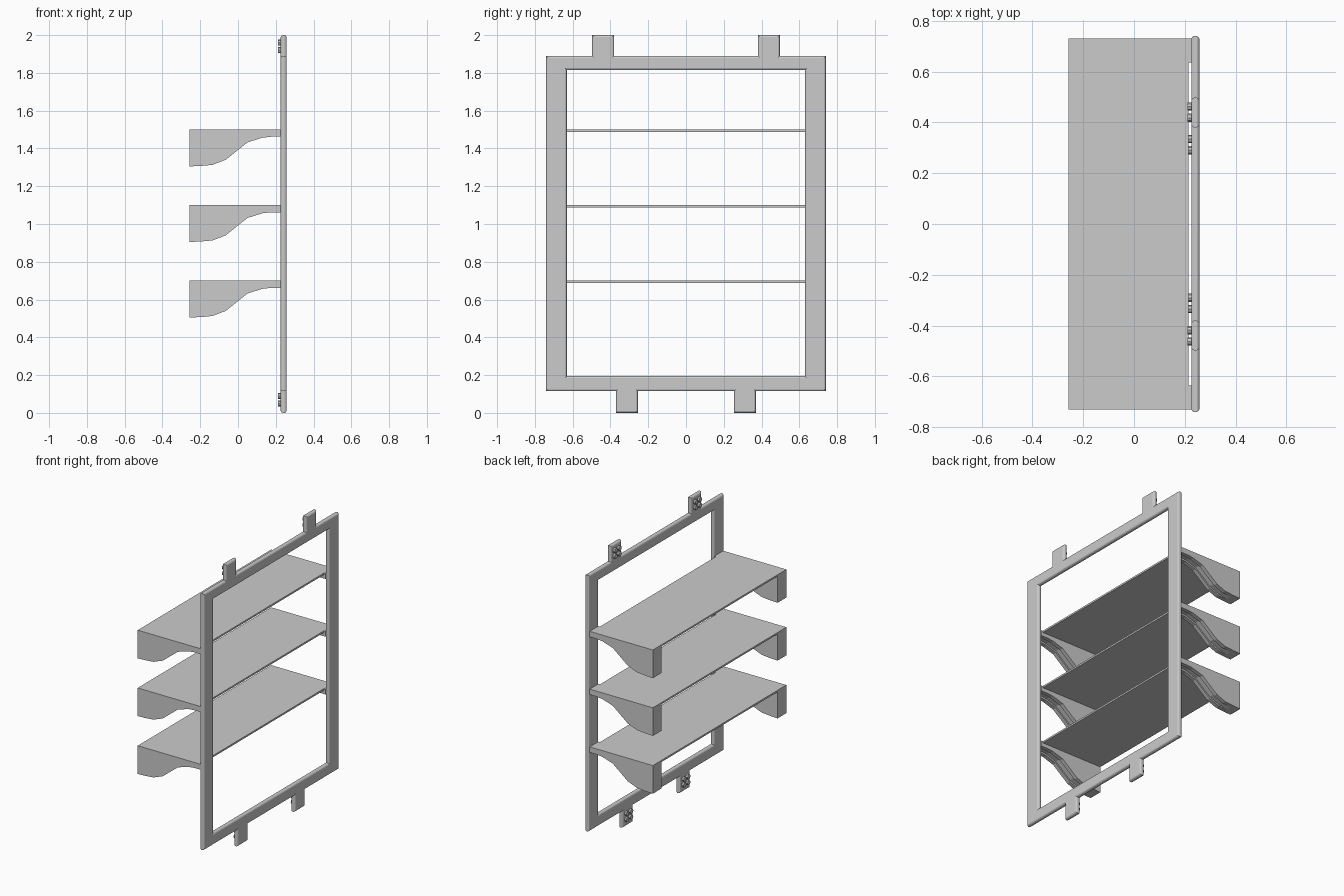
import bpy, bmesh, math
from mathutils import Matrix

if "Cube" in bpy.data.objects:
    bpy.data.objects.remove(bpy.data.objects["Cube"])


def finish(bm, name):
    bmesh.ops.recalc_face_normals(bm, faces=bm.faces)
    me = bpy.data.meshes.new(name)
    bm.to_mesh(me)
    bm.free()
    ob = bpy.data.objects.new(name, me)
    bpy.context.collection.objects.link(ob)
    return ob


def inset(pts, d):
    """Offset a counter-clockwise right-angled outline inward by d."""
    out, n = [], len(pts)
    for i, (y, z) in enumerate(pts):
        a, c = pts[i - 1], pts[(i + 1) % n]
        l1, l2 = math.hypot(y - a[0], z - a[1]), math.hypot(c[0] - y, c[1] - z)
        n1 = (-(z - a[1]) / l1, (y - a[0]) / l1)
        n2 = (-(c[1] - z) / l2, (c[0] - y) / l2)
        out.append((y + d * (n1[0] + n2[0]), z + d * (n1[1] + n2[1])))
    return out


def prism(bm, profile, y0, y1):
    """Extrude an x/z profile from y0 to y1."""
    f = bm.faces.new([bm.verts.new((x, y0, z)) for x, z in profile])
    ext = bmesh.ops.extrude_face_region(bm, geom=[f])
    for v in ext["geom"]:
        if isinstance(v, bmesh.types.BMVert):
            v.co.y = y1


def box(bm, x0, x1, y0, y1, z0, z1):
    prism(bm, [(x0, z0), (x1, z0), (x1, z1), (x0, z1)], y0, y1)


# Frame with four hanging tabs and rounded rims
X0, X1 = 0.226, 0.257
outer = [(-.74, .115), (-.37, .115), (-.37, 0), (-.255, 0), (-.255, .115),
         (.255, .115), (.255, 0), (.37, 0), (.37, .115), (.74, .115),
         (.74, 1.89), (.497, 1.89), (.497, 2), (.38, 2), (.38, 1.89),
         (-.38, 1.89), (-.38, 2), (-.497, 2), (-.497, 1.89), (-.74, 1.89)]
hole = [(-.63, .195), (-.63, 1.815), (.63, 1.815), (.63, .195)]
rim = [(X0, .010), (X0 + .003, .004), (X0 + .010, 0),
       (X1 - .010, 0), (X1 - .003, .004), (X1, .010)]
bm = bmesh.new()
caps = {0: [], len(rim) - 1: []}
for outline in (outer, hole):
    rings = [[bm.verts.new((x, y, z)) for y, z in inset(outline, d)] for x, d in rim]
    n = len(outline)
    for a, b in zip(rings, rings[1:]):
        for i in range(n):
            j = (i + 1) % n
            bm.faces.new((a[i], a[j], b[j], b[i]))
    for k in caps:
        r = rings[k]
        caps[k] += [bm.edges.get((r[i], r[(i + 1) % n])) for i in range(n)]
for edges in caps.values():
    bmesh.ops.triangle_fill(bm, edges=edges, use_beauty=True)
finish(bm, "frame")

# Shelves with scooped brackets at both ends
under = [(-.257, -.195), (-.20, -.193), (-.135, -.187), (-.065, -.16), (0, -.108),
         (.05, -.068), (.13, -.043), (.175, -.038), (.226, -.038)]
for i, top in enumerate((0.7, 1.1, 1.5)):
    bm = bmesh.new()
    box(bm, -.257, .214, -.635, .635, top - .012, top)
    finish(bm, f"shelf_{i + 1}")
    for s, side in ((-1, "left"), (1, "right")):
        bm = bmesh.new()
        for y0, y1, groove in ((.635, .662, 0), (.662, .703, .012), (.703, .73, 0)):
            prof = [(x, top + z + (groove if x > -.18 else 0)) for x, z in under]
            prism(bm, prof + [(.226, top), (-.257, top)], s * y0, s * y1)
        finish(bm, f"bracket_{side}_{i + 1}")

# Fixing pegs, four on the back of each tab
for name, yc, zc in (("upper", .44, 1.94), ("lower", .3125, .07)):
    for s, side in ((-1, "left"), (1, "right")):
        bm = bmesh.new()
        for dy in (-.022, .022):
            for dz in (-.02, .02):
                m = (Matrix.Translation((.219, s * yc + dy, zc + dz))
                     @ Matrix.Rotation(math.pi / 2, 4, 'Y'))
                bmesh.ops.create_cone(bm, cap_ends=True, segments=8, radius1=.016,
                                      radius2=.016, depth=.016, matrix=m)
        finish(bm, f"{name}_pegs_{side}")
